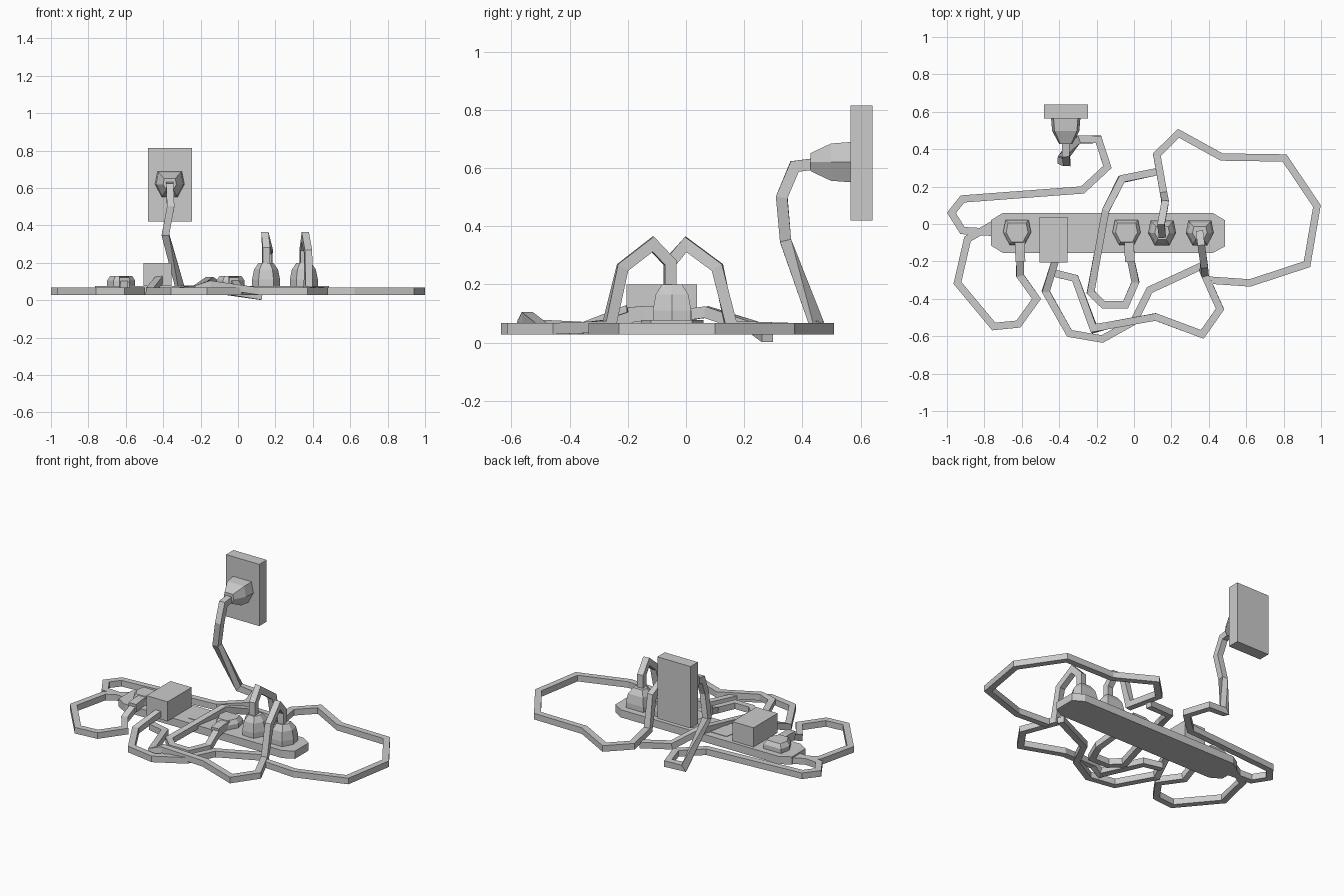
import bpy, bmesh
from mathutils import Vector, Matrix

if "Cube" in bpy.data.objects:
    bpy.data.objects.remove(bpy.data.objects["Cube"])

Z = Vector((0, 0, 1))
F = 0.048          # centre height of cords lying flat


def finish(bm, name):
    bmesh.ops.recalc_face_normals(bm, faces=bm.faces)
    me = bpy.data.meshes.new(name)
    bm.to_mesh(me)
    bm.free()
    ob = bpy.data.objects.new(name, me)
    bpy.context.collection.objects.link(ob)
    return ob


def loft(name, rings):
    """Skin a list of equal-length point rings and cap both ends."""
    bm = bmesh.new()
    vs = [[bm.verts.new(p) for p in r] for r in rings]
    n = len(vs[0])
    for a, b in zip(vs, vs[1:]):
        for i in range(n):
            j = (i + 1) % n
            bm.faces.new((a[i], a[j], b[j], b[i]))
    bm.faces.new(vs[0])
    bm.faces.new(vs[-1])
    return finish(bm, name)


def box(name, lo, hi):
    lo, hi = Vector(lo), Vector(hi)
    bm = bmesh.new()
    size = hi - lo
    bmesh.ops.create_cube(bm, size=1, matrix=Matrix.Translation((lo + hi) / 2) @ Matrix.Diagonal((*size, 1)))
    return finish(bm, name)


def cord(name, pts, half=0.0195):
    """Square section swept along a polyline; 2D points lie flat at height F."""
    pts = [Vector(p) if len(p) == 3 else Vector((*p, F)) for p in pts]
    dirs = [(b - a).normalized() for a, b in zip(pts, pts[1:])]
    rings, side, last = [], None, None
    for i, p in enumerate(pts):
        d0, d1 = dirs[max(i - 1, 0)], dirs[min(i, len(dirs) - 1)]
        t = (d0 + d1).normalized()
        if side is None:
            side = next(d.cross(Z) for d in dirs if d.cross(Z).length > 0.25)
        else:
            side = last.rotation_difference(t) @ side
        level = t.cross(Z)
        if level.length > 0.25:
            side = level if level.dot(side) >= 0 else -level
        side = (side - t * side.dot(t)).normalized()
        up, last = side.cross(t), t
        m, k = (d1 - d0), 1 / max(t.dot(d0), 0.6)
        m = m.normalized() if m.length > 1e-5 else Vector()
        ring = []
        for a, b in ((1, 1), (-1, 1), (-1, -1), (1, -1)):
            o = (side * a + up * b) * half
            ring.append(p + o + m * o.dot(m) * (k - 1))
        rings.append(ring)
    return loft(name, rings)


HEX = [(-.062, .066), (.062, .066), (.075, 0), (.04, -.066), (-.04, -.066), (-.075, 0)]


def plug(name, mat, rings):
    return loft(name, [[mat @ Vector((x * s, y * s, h)) for x, y in HEX] for h, s in rings])


# power strip body with clipped corners
outline = [(-.765, -.115), (-.70, -.155), (.42, -.155), (.487, -.12),
           (.487, .02), (.42, .06), (-.70, .06), (-.765, .02)]
loft("power_strip", [[(x, y, z) for x, y in outline] for z in (.028, .077)])

# wall outlet plate and adapter box
box("wall_plate", (-.48, .565, .42), (-.245, .64, .815))
box("adapter_box", (-.505, -.205, .075), (-.355, .038, .20))

# upright plugs, wall plug
tall = [(0, 1), (.035, 1), (.09, .85), (.125, .52)]
for i, x in enumerate((.15, .352)):
    plug(f"upright_plug_{i + 1}", Matrix.Translation((x, -.048, .075)), tall)
to_front = Matrix(((1, 0, 0, -.365), (0, 0, -1, .568), (0, 1, 0, .62), (0, 0, 0, 1)))
plug("wall_plug", to_front, [(0, 1.05), (.07, .97), (.14, .47)])

# low right-angle plugs with cord necks, and the empty socket
low = [(0, 1), (.03, 1), (.055, .78)]
for i, x in enumerate((-.625, -.04)):
    plug(f"low_plug_{i + 1}", Matrix.Translation((x, -.045, .075)), low)
    cord(f"plug_neck_{i + 1}", [(x + .015, -.05, .10), (x + .015, -.14, .10), (x + .018, -.20, .095)], .026)
plug("empty_socket", Matrix.Translation((-.24, -.046, .072)), [(0, .9), (.008, .9)])

# wall cord down to the strip end
cord("supply_cord", [(-.365, .45, .615), (-.365, .373, .605), (-.36, .329, .50), (-.388, .342, .35),
                     (-.307, .452, .055), (-.19, .452), (-.142, .305), (-.275, .182), (-.917, .134),
                     (-.976, .059), (-.917, -.035), (-.75, -.045)])

# appliance cords
cord("cord_low_left", [(-.608, -.17, .095), (-.61, -.275), (-.521, -.40), (-.618, -.535), (-.75, -.548),
                       (-.944, -.315), (-.89, -.08), (-.75, .0)])
cord("cord_low_middle", [(-.022, -.17, .095), (.008, -.31), (-.045, -.432), (-.163, -.432), (-.232, -.365),
                         (-.152, .07, .105), (-.067, .24, .05), (.125, .28, .021)])
cord("cord_upright_inner", [(.15, -.055, .19), (.15, -.055, .275), (.145, 0, .338), (.165, .108, .258),
                            (.16, .155, .055), (.122, .37), (.238, .485), (.468, .358), (.805, .353),
                            (.978, .096), (.925, -.215), (.62, -.315), (.40, -.30)])
cord("cord_upright_end", [(.352, -.055, .19), (.352, -.055, .275), (.36, -.115, .338), (.375, -.218, .258),
                          (.375, -.265, .055), (.46, -.455), (.365, -.59), (.115, -.497),
                          (-.15, -.545, .085), (-.215, -.56, .06), (-.315, -.29), (-.43, -.262)])
cord("cord_adapter", [(-.42, -.195, .11), (-.472, -.36), (-.345, -.585), (-.17, -.615), (0, -.52),
                      (.083, -.353), (.37, -.22)])
